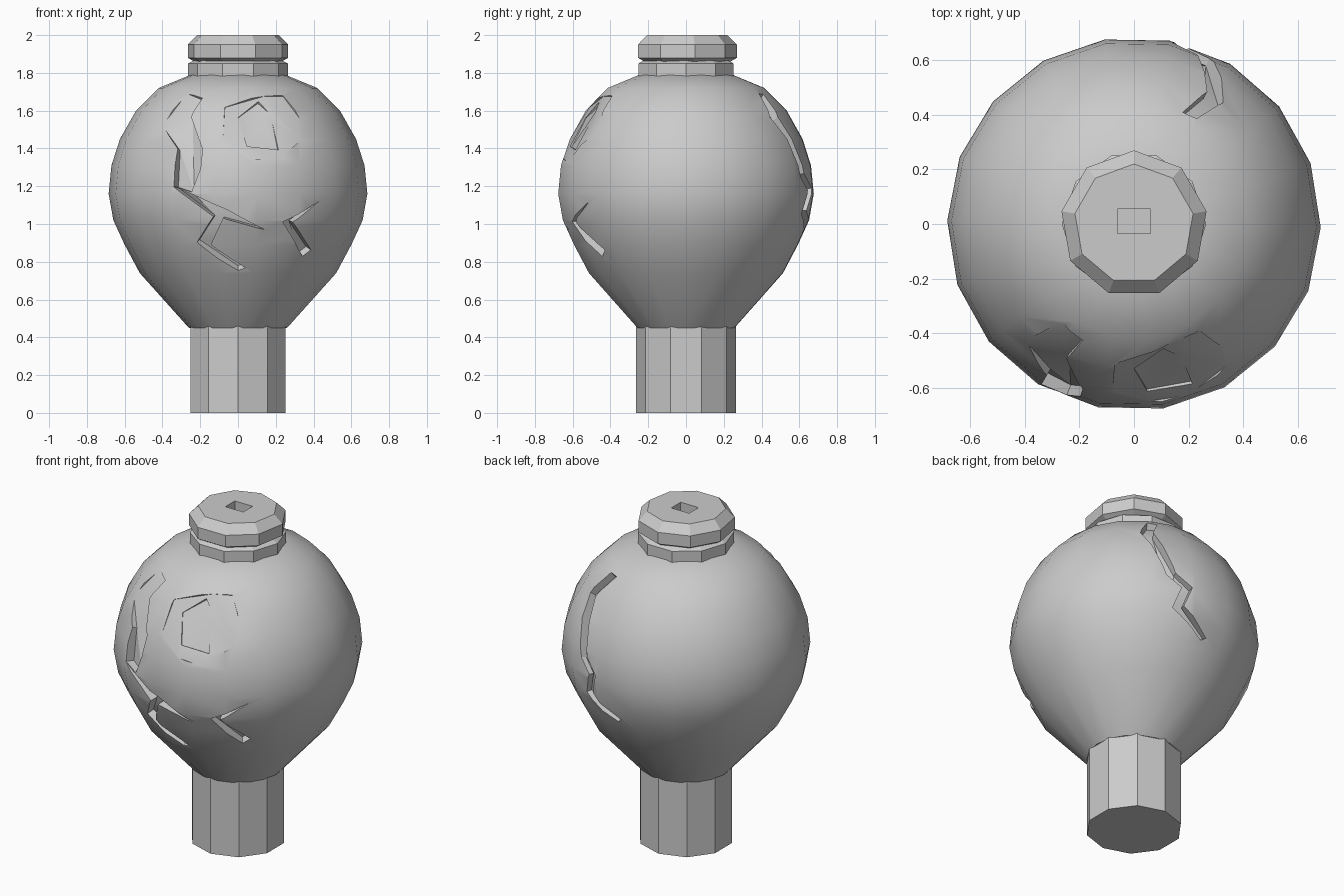
import bpy, bmesh, math
from mathutils import Vector

cube = bpy.data.objects.get("Cube")
if cube:
    bpy.data.objects.remove(cube)

grey = bpy.data.materials.new("plain grey")
grey.use_nodes = True
grey.diffuse_color = (0.6, 0.6, 0.6, 1)
grey.node_tree.nodes["Principled BSDF"].inputs["Base Color"].default_value = (0.6, 0.6, 0.6, 1)


def make_object(name, bm):
    bmesh.ops.recalc_face_normals(bm, faces=bm.faces)
    mesh = bpy.data.meshes.new(name)
    bm.to_mesh(mesh)
    bm.free()
    mesh.materials.append(grey)
    obj = bpy.data.objects.new(name, mesh)
    bpy.context.collection.objects.link(obj)
    return obj


def turned(name, profile, sides, turn=0.0):
    """Solid of revolution from (radius, height) pairs, capped at both ends."""
    bm = bmesh.new()
    rings = []
    for r, z in profile:
        angles = [turn + math.tau * i / sides for i in range(sides)]
        rings.append([bm.verts.new((r * math.cos(a), r * math.sin(a), z)) for a in angles])
    for low, high in zip(rings, rings[1:]):
        for i in range(sides):
            j = (i + 1) % sides
            bm.faces.new((low[i], low[j], high[j], high[i]))
    bm.faces.new(rings[0])
    bm.faces.new(rings[-1])
    return make_object(name, bm)


BULB = [(0.26, 0.45), (0.52, 0.74), (0.60, 0.89), (0.66, 1.02), (0.685, 1.16),
        (0.67, 1.31), (0.625, 1.45), (0.54, 1.60), (0.42, 1.72), (0.25, 1.79)]
CENTRE = Vector((0, 0, 1.13))


def bulb_radius(z):
    for (r0, z0), (r1, z1) in zip(BULB, BULB[1:]):
        if z0 <= z <= z1:
            return r0 + (r1 - r0) * (z - z0) / (z1 - z0)
    return BULB[-1][0]


def crack_cutter(outline, side):
    """Patch following the bulb, from (x, z, depth) points; side is -1 front, 1 back."""
    bm = bmesh.new()
    inner, outer = [], []
    for x, z, depth in outline:
        y = side * math.sqrt(bulb_radius(z) ** 2 - x * x)
        point = Vector((x, y, z))
        out = (point - CENTRE).normalized()
        inner.append(bm.verts.new(point - out * depth))
        outer.append(bm.verts.new(point + out * 0.12))
    n = len(outline)
    for i in range(n):
        j = (i + 1) % n
        bm.faces.new((inner[i], inner[j], outer[j], outer[i]))
    bm.faces.new(inner)
    bm.faces.new(outer)
    bmesh.ops.triangulate(bm, faces=bm.faces[:])
    return make_object("cutter", bm)


def carve(target, cutters):
    for cutter in cutters:
        cutter.hide_render = True
        mod = target.modifiers.new("carve", 'BOOLEAN')
        mod.operation = 'DIFFERENCE'
        mod.solver = 'EXACT'
        mod.object = cutter
    graph = bpy.context.evaluated_depsgraph_get()
    carved = bpy.data.meshes.new_from_object(target.evaluated_get(graph))
    target.modifiers.clear()
    target.data = carved
    for cutter in cutters:
        bpy.data.objects.remove(cutter)


def at_depth(points, depth):
    return [(x, z, depth) for x, z in points]


# Round bulb with cracks and a flattened chip
bulb = turned("bulb", BULB, 18, math.radians(-1))
long_crack_top = [(-.27, 1.69, 0), (-.40, 1.52, 0), (-.32, 1.40, .03), (-.34, 1.20, .05),
                  (-.25, 1.17, .05), (-.20, 1.30, .05), (-.19, 1.40, .04),
                  (-.25, 1.57, .03), (-.19, 1.67, .02)]
long_crack_fork = at_depth([(-.345, 1.2), (-.13, 1.04), (-.22, .9), (0, .75), (.04, .765),
                            (-.145, .89), (-.08, 1.03), (.14, .97), (-.06, 1.075),
                            (-.25, 1.16)], .05)
short_crack = at_depth([(.435, 1.12), (.24, 1.01), (.345, .825), (.39, .86), (.29, 1.01)], .05)
chip = at_depth([(-.07, 1.62), (.14, 1.68), (.24, 1.68), (.33, 1.56), (.34, 1.45),
                 (.2, 1.33), (.05, 1.35), (-.08, 1.45)], .005)
chip_floor = at_depth([(0, 1.58), (.11, 1.66), (.18, 1.6), (.22, 1.4), (.05, 1.42)], .03)
back_crack = at_depth([(.18, 1.69), (.27, 1.57), (.23, 1.27), (.14, 1.19), (.18, 1.07),
                       (0, .94), (.03, .92), (.24, 1.05), (.20, 1.18), (.28, 1.25),
                       (.33, 1.57), (.23, 1.69)], .04)
carve(bulb, [crack_cutter(o, -1) for o in
             (long_crack_top, long_crack_fork, short_crack, chip, chip_floor)]
      + [crack_cutter(back_crack, 1)])

# Straight stem below the bulb
stem = turned("stem", [(0.265, 0), (0.265, 0.46)], 10, math.radians(18))

# Neck ring above the bulb, narrowing into a groove
neck = turned("neck_ring", [(0.265, 1.775), (0.265, 1.85), (0.235, 1.865)], 10)

# Bevelled collar with a small square socket in its top
collar = turned("collar", [(0.235, 1.86), (0.27, 1.88), (0.27, 1.95), (0.22, 2.0)],
                9, math.radians(90))
bm = bmesh.new()
bmesh.ops.create_cube(bm, size=1)
bmesh.ops.scale(bm, vec=(0.12, 0.09, 0.12), verts=bm.verts)
bmesh.ops.translate(bm, vec=(0, 0.01, 2.0), verts=bm.verts)
carve(collar, [make_object("cutter", bm)])

# Smooth only the bulb; the fittings stay faceted
bpy.ops.object.select_all(action='DESELECT')
bulb.select_set(True)
bpy.context.view_layer.objects.active = bulb
bpy.ops.object.shade_smooth_by_angle(angle=math.radians(30))
